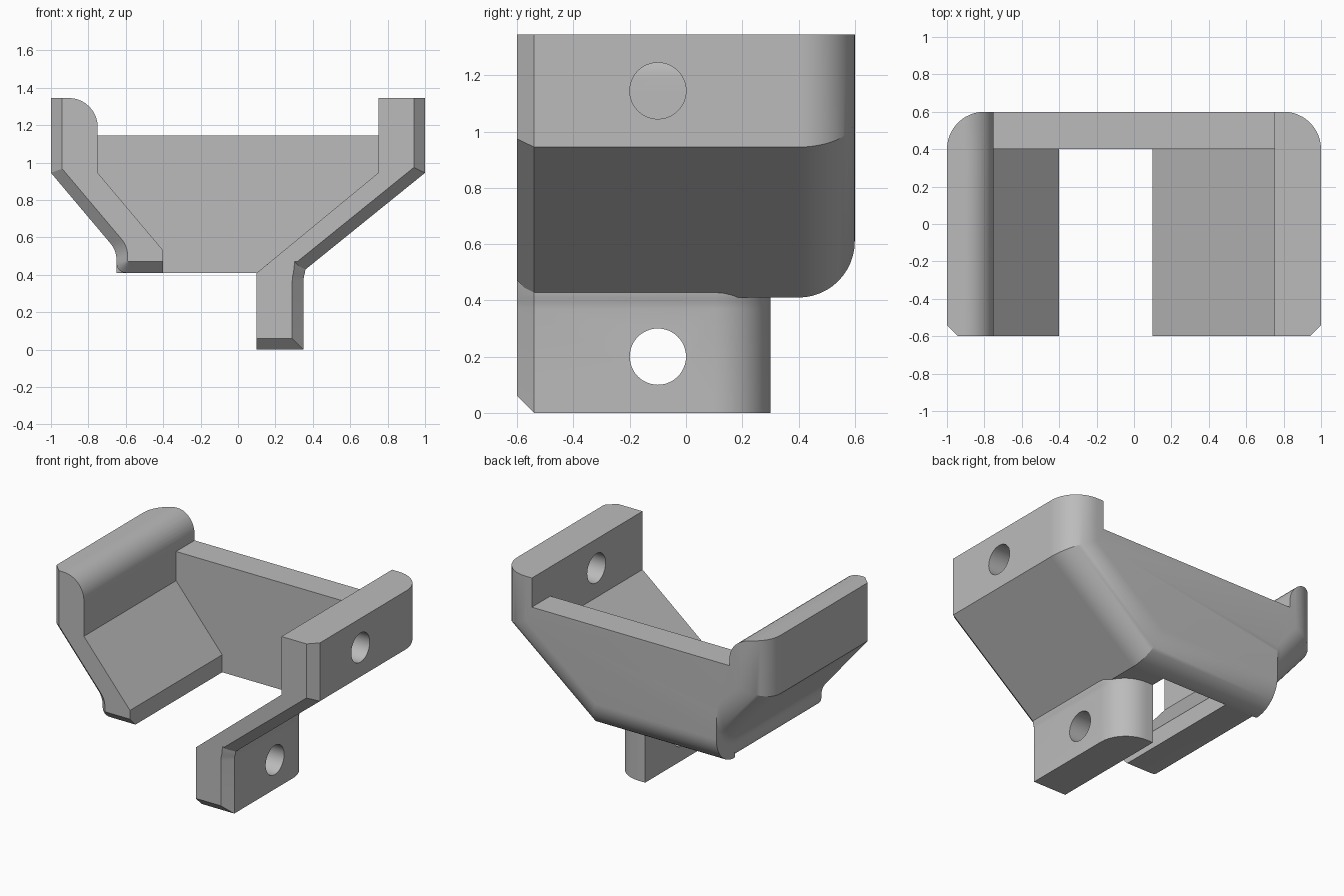
import bpy, bmesh
from math import sin, cos, radians, pi
from mathutils import Vector, Matrix

cube = bpy.data.objects.get("Cube")
if cube:
    bpy.data.objects.remove(cube, do_unlink=True)

grey = bpy.data.materials.new("light_grey")
grey.use_nodes = True
grey.diffuse_color = (0.5, 0.5, 0.5, 1)
grey.node_tree.nodes["Principled BSDF"].inputs["Base Color"].default_value = (0.5, 0.5, 0.5, 1)

TOP, BASE, WALL_TOP = 1.345, 0.41, 1.145
BEND = 0.945          # height where the side walls start to slope
BACK_R, BEVEL = 0.2, 0.06


def finish(name, bm):
    bmesh.ops.recalc_face_normals(bm, faces=bm.faces)
    mesh = bpy.data.meshes.new(name)
    bm.to_mesh(mesh)
    bm.free()
    mesh.materials.append(grey)
    obj = bpy.data.objects.new(name, mesh)
    bpy.context.collection.objects.link(obj)
    return obj


def loft(name, rings):
    """Closed solid through matching rings of points."""
    bm = bmesh.new()
    loops = [[bm.verts.new(p) for p in ring] for ring in rings]
    n = len(loops[0])
    for a, b in zip(loops, loops[1:]):
        for i in range(n):
            j = (i + 1) % n
            bm.faces.new((a[i], a[j], b[j], b[i]))
    bm.faces.new(loops[0])
    bm.faces.new(loops[-1])
    return finish(name, bm)


def prism(name, profile, y0, y1):
    return loft(name, [[(x, y, z) for x, z in profile] for y in (y0, y1)])


def corner(before, at, after, t, steps=6):
    """Rounded corner starting a distance t from its sharp point."""
    p, a, b = Vector(at), Vector(before), Vector(after)
    s, e = p + (a - p).normalized() * t, p + (b - p).normalized() * t
    return [tuple(s * (1 - k) ** 2 + p * 2 * k * (1 - k) + e * k * k)
            for k in [i / steps for i in range(steps + 1)]]


def boolean(target, tool, operation):
    mod = target.modifiers.new(operation.lower(), 'BOOLEAN')
    mod.object, mod.operation, mod.solver = tool, operation, 'EXACT'
    tool.hide_render = True
    bpy.ops.object.select_all(action='DESELECT')
    bpy.context.view_layer.objects.active = target
    target.select_set(True)
    bpy.ops.object.modifier_apply(modifier=mod.name)
    bpy.data.objects.remove(tool, do_unlink=True)


# Outer outline, inset by d; the lip end is inset separately
def left_slope(x, d):
    return BEND - 1.186 * (x + 1) + 1.551 * d


def right_slope(x, d):
    return BEND - 0.808 * (1 - x) + 1.286 * d


def outline(y, d, lip=0.0, lip_round=0.06):
    floor = BASE + d
    foot = 1 - (BEND + 1.286 * d - floor) / 0.808
    lx = -0.65 + lip
    a = (-1 + d, left_slope(-1 + d, d))
    b = (lx, left_slope(lx, d))
    c = (lx, floor)
    e = (foot, floor)
    pts = [(-1 + d, TOP), a] + corner(a, b, c, 0.05)
    pts += corner(b, c, e, lip_round)
    pts += [e, (1 - d, right_slope(1 - d, d)), (1 - d, TOP)]
    return [(x, y, z) for x, z in pts]


rings = [outline(-0.6, BEVEL, BEVEL, 0.008), outline(-0.6 + BEVEL, 0), outline(0.395, 0)]
for i in range(13):
    a = radians(90 * i / 12)
    rings.append(outline(0.4 + BACK_R * sin(a), BACK_R * (1 - cos(a)), 0, 0.001))
bracket = loft("bracket_body", rings)

# Hollow between the side walls, with the rounded left wall top
R = 0.155
rounded_top = [(-0.75 - R, TOP + 0.2)]
rounded_top += [(-0.75 - R + R * sin(a), TOP - R + R * cos(a))
                for a in [radians(9 * i) for i in range(11)]]
hollow = rounded_top + [(-0.75, BEND), (-0.4, 0.53), (-0.4, 0.2), (0.1, 0.2),
                        (0.1, BASE), (0.75, BEND), (0.75, TOP + 0.2)]
boolean(bracket, prism("hollow_cutter", hollow, -1, 0.4), 'DIFFERENCE')
notch = rounded_top + [(-0.75, WALL_TOP), (0.75, WALL_TOP), (0.75, TOP + 0.2)]
boolean(bracket, prism("wall_top_cutter", notch, -1, 1), 'DIFFERENCE')


# Mounting tab below the right slope
def tab_ring(z, front=-0.6, chamfer=BEVEL, flare=0.0, slanted=False):
    pts = [(0.1, 0.3), (0.1, front), (0.35 - chamfer, front), (0.35, -0.6 + BEVEL)]
    pts += [(0.15 + BACK_R * cos(a), 0.1 + BACK_R * sin(a))
            for a in [radians(9 * i) for i in range(11)]]
    ring = []
    for x, y in pts:
        x += flare * (x - 0.1) / 0.25
        ring.append((x, y, BASE + 0.82 * (x - 0.1) if slanted else z))
    return ring


tab = loft("mounting_tab", [
    tab_ring(0, -0.6 + BEVEL, 0.001), tab_ring(BEVEL), tab_ring(0.37),
    tab_ring(0.395, flare=0.003), tab_ring(0.409, flare=0.008),
    tab_ring(0, flare=0.035, slanted=True)])
boolean(bracket, tab, 'UNION')

# Bolt holes through the right wall and the tab
for x, z in ((0.9, WALL_TOP), (0.25, 0.2)):
    bm = bmesh.new()
    spin = Matrix.Translation((x, -0.1, z)) @ Matrix.Rotation(pi / 2, 4, 'Y')
    bmesh.ops.create_cone(bm, cap_ends=True, segments=48, radius1=0.1, radius2=0.1,
                          depth=0.5, matrix=spin)
    boolean(bracket, finish("hole_cutter", bm), 'DIFFERENCE')

bpy.ops.object.shade_smooth_by_angle(angle=radians(25))
